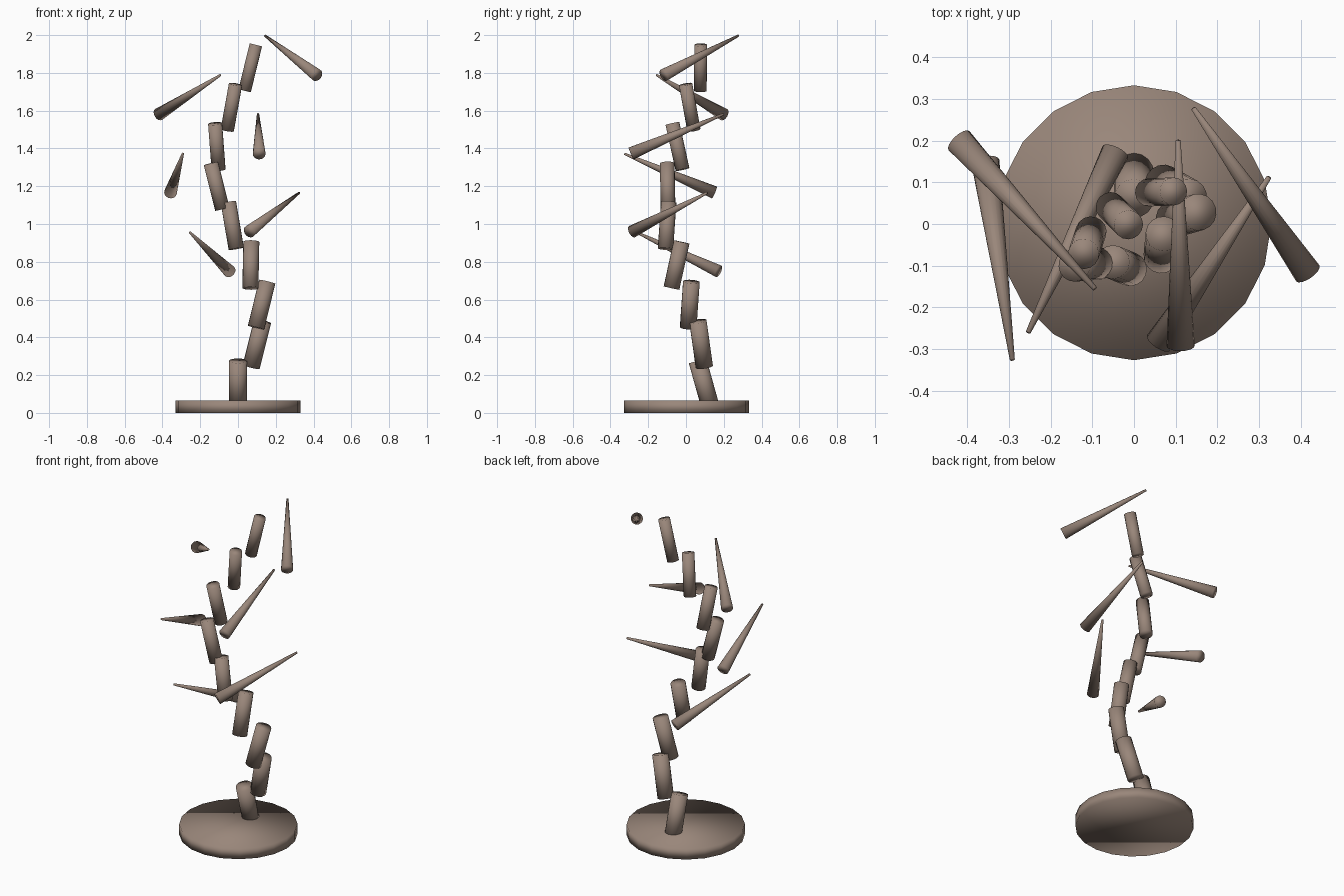
import bpy
import bmesh
from mathutils import Vector, Matrix

if "Cube" in bpy.data.objects:
    bpy.data.objects.remove(bpy.data.objects["Cube"], do_unlink=True)

# One bark colour for everything
bark = bpy.data.materials.new("bark_brown")
bark.use_nodes = True
colour = (0.32, 0.24, 0.195, 1.0)
bark.diffuse_color = colour
bark.node_tree.nodes["Principled BSDF"].inputs["Base Color"].default_value = colour


def rod(name, start, end, r_start, r_end, sides):
    """Smooth-shaded round rod between two points, optionally tapered."""
    start, end = Vector(start), Vector(end)
    axis = end - start
    turn = axis.to_track_quat("Z", "Y").to_matrix().to_4x4()
    place = Matrix.Translation((start + end) / 2) @ turn
    bm = bmesh.new()
    bmesh.ops.create_cone(bm, cap_ends=True, cap_tris=False, segments=sides,
                          radius1=r_start, radius2=r_end,
                          depth=axis.length, matrix=place)
    for face in bm.faces:
        face.smooth = True
    mesh = bpy.data.meshes.new(name)
    bm.to_mesh(mesh)
    bm.free()
    mesh.materials.append(bark)
    obj = bpy.data.objects.new(name, mesh)
    bpy.context.collection.objects.link(obj)
    return obj


# Round base
rod("base", (0, 0.003, 0), (0, 0.003, 0.065), 0.33, 0.33, 20)

# Trunk pieces winding upward: centre, then sideways lean per unit of height
trunk = [
    ((0.0, 0.095, 0.155), (0.0, -0.28)),
    ((0.1, 0.08, 0.365), (0.25, -0.14)),
    ((0.125, 0.02, 0.573), (0.245, 0.07)),
    ((0.068, -0.05, 0.783), (0.02, 0.22)),
    ((-0.03, -0.1, 0.992), (-0.17, 0.07)),
    ((-0.113, -0.097, 1.2), (-0.25, -0.02)),
    ((-0.112, -0.045, 1.41), (-0.075, -0.22)),
    ((-0.035, 0.02, 1.618), (0.18, -0.18)),
    ((0.065, 0.077, 1.827), (0.245, 0.01)),
]
for i, (centre, lean) in enumerate(trunk):
    centre = Vector(centre)
    half = Vector((*lean, 1)).normalized() * 0.125
    radius = 0.048 - 0.0018 * i
    rod(f"trunk_piece_{i + 1}", centre - half, centre + half, radius, radius, 16)

# Tapered branches: thick end, then thin tip
branches = [
    ((-0.045, 0.172, 0.75), (-0.254, -0.26, 0.955)),
    ((0.06, -0.285, 0.96), (0.324, 0.112, 1.165)),
    ((-0.357, 0.15, 1.167), (-0.292, -0.326, 1.372)),
    ((0.112, -0.292, 1.373), (0.106, 0.2, 1.582)),
    ((-0.42, 0.2, 1.58), (-0.094, -0.155, 1.788)),
    ((0.417, -0.118, 1.788), (0.143, 0.277, 1.997)),
]
for i, (thick, tip) in enumerate(branches):
    rod(f"branch_{i + 1}", thick, tip, 0.034, 0.006, 16)
